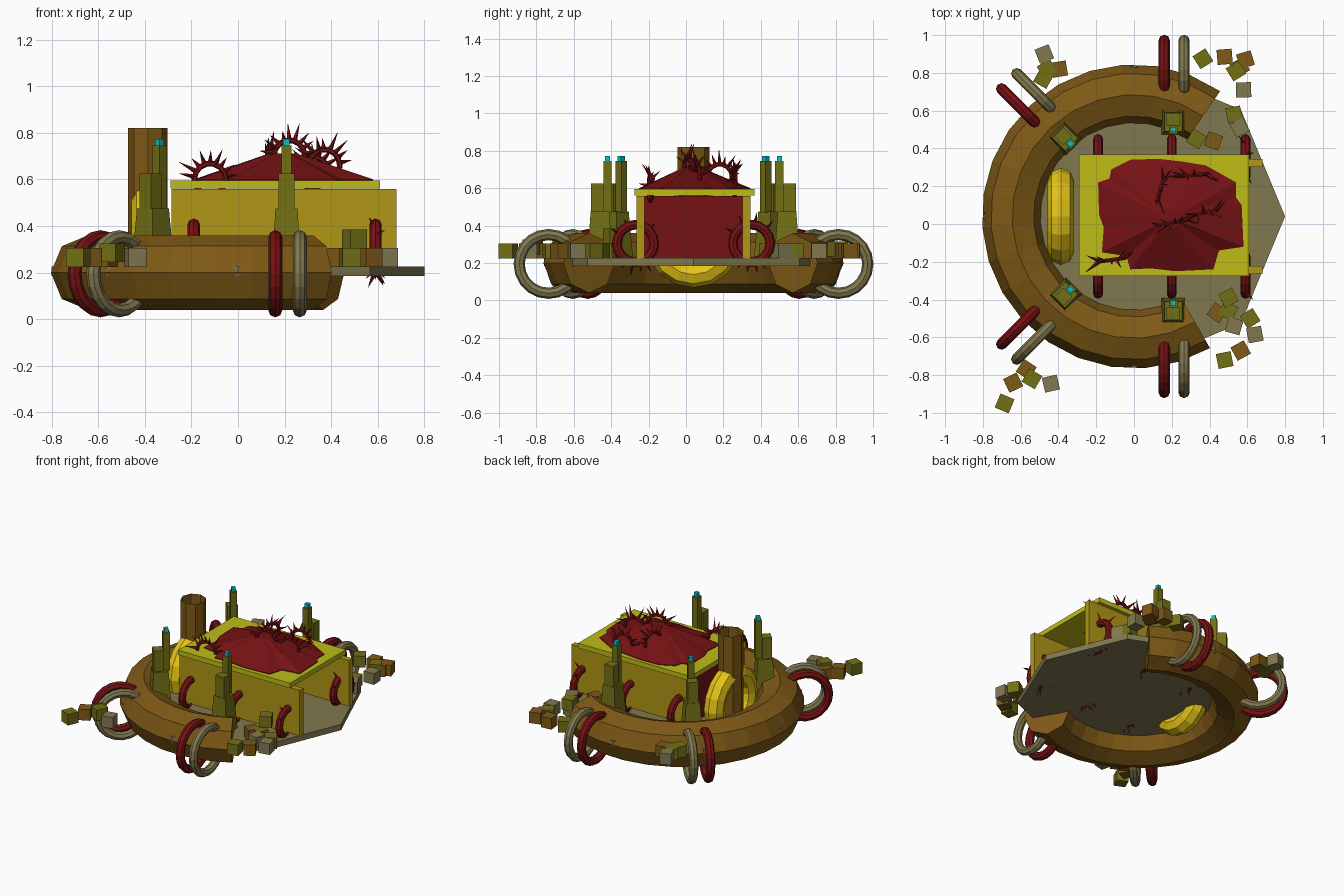
import bpy, bmesh, random
from math import sin, cos, pi, radians, tau
from mathutils import Matrix, Vector

if "Cube" in bpy.data.objects:
    bpy.data.objects.remove(bpy.data.objects["Cube"])

random.seed(4)
CY = 0.04  # y of the ring centre


def material(name, rgb):
    m = bpy.data.materials.new(name)
    m.diffuse_color = (*rgb, 1)
    m.use_nodes = True
    m.node_tree.nodes["Principled BSDF"].inputs["Base Color"].default_value = m.diffuse_color
    return m


BROWN = material("brown", (0.21, 0.10, 0.008))
OLIVE = material("olive", (0.17, 0.16, 0.008))
BONE = material("bone", (0.22, 0.19, 0.08))
GOLD = material("gold", (0.44, 0.31, 0.008))
LIME = material("lime", (0.52, 0.50, 0.008))
YELLOW = material("yellow", (0.80, 0.56, 0.008))
RED = material("red", (0.18, 0.006, 0.007))
CYAN = material("cyan", (0.0, 0.55, 0.65))


def finish(name, bm, mat):
    bmesh.ops.recalc_face_normals(bm, faces=bm.faces)
    me = bpy.data.meshes.new(name)
    bm.to_mesh(me)
    bm.free()
    me.materials.append(mat)
    ob = bpy.data.objects.new(name, me)
    bpy.context.collection.objects.link(ob)
    return ob


def box(name, lo, hi, mat, base=Matrix(), flare=1.0):
    """Box between two corners; flare widens its bottom."""
    lo, hi = Vector(lo), Vector(hi)
    bm = bmesh.new()
    bmesh.ops.create_cube(bm, size=1)
    for v in bm.verts:
        k = flare if v.co.z < 0 else 1
        v.co = Vector(((lo.x + hi.x) / 2 + v.co.x * (hi.x - lo.x) * k,
                       (lo.y + hi.y) / 2 + v.co.y * (hi.y - lo.y) * k,
                       (lo.z + hi.z) / 2 + v.co.z * (hi.z - lo.z)))
    bm.transform(base)
    return finish(name, bm, mat)


def prism(name, sides, r, z0, z1, loc, mat, capped=True):
    bm = bmesh.new()
    bmesh.ops.create_cone(bm, cap_ends=capped, segments=sides, radius1=r, radius2=r, depth=z1 - z0,
                          matrix=Matrix.Translation((loc[0], loc[1], (z0 + z1) / 2)))
    # put a corner on the +x axis
    a = max(bm.verts, key=lambda v: v.co.x).co - Vector((loc[0], loc[1], 0))
    turn = Matrix.Rotation(-a.xy.angle_signed(Vector((1, 0))), 3, 'Z')
    bmesh.ops.rotate(bm, verts=bm.verts, cent=(loc[0], loc[1], 0), matrix=turn)
    return finish(name, bm, mat)


def upright(x, y, z, heading):
    """Frame whose local xy plane is vertical and faces along the heading."""
    d = Vector((cos(heading), sin(heading), 0))
    up = Vector((0, 0, 1))
    m = Matrix((d, up, d.cross(up))).transposed().to_4x4()
    return Matrix.Translation((x, y, z)) @ m


def tube(name, frame, R, r, mat, a0=0, a1=tau, seg=20, sides=8, spikes=(), spike_len=0.06):
    """Ring or open arc of tube, optionally with thorns at the given angles."""
    bm = bmesh.new()
    closed = abs(a1 - a0 - tau) < 1e-4
    loops = []
    for i in range(seg if closed else seg + 1):
        a = a0 + (a1 - a0) * i / seg
        loops.append([bm.verts.new((cos(a) * (R + r * cos(b)), sin(a) * (R + r * cos(b)), r * sin(b)))
                      for b in (tau * j / sides for j in range(sides))])
    for i in range(seg):
        p, q = loops[i], loops[(i + 1) % len(loops)]
        for j in range(sides):
            k = (j + 1) % sides
            bm.faces.new((p[j], q[j], q[k], p[k]))
    if not closed:
        bm.faces.new(loops[0])
        bm.faces.new(loops[-1])
    for a in spikes:
        out = Vector((cos(a), sin(a), random.uniform(-0.9, 0.9))).normalized()
        L = spike_len * random.uniform(0.7, 1.3)
        pos = Vector((cos(a) * R, sin(a) * R, 0)) + out * (L / 2 + r * 0.5)
        bmesh.ops.create_cone(bm, cap_ends=True, segments=4, radius1=min(r, 0.011), radius2=0, depth=L,
                              matrix=Matrix.Translation(pos) @ out.to_track_quat('Z', 'Y').to_matrix().to_4x4())
    bm.transform(frame)
    return finish(name, bm, mat)


# open ring wall and the octagonal floor plate
tube("ring_wall", Matrix.Translation((0, CY, 0.2)), 0.645, 0.16, BROWN,
     radians(55.5), radians(300), 19)
prism("floor_plate", 8, 0.8, 0.185, 0.227, (0, CY), BONE)

# hollow altar: two side walls, back panel, top slab
for s, side in ((-1, "front"), (1, "back")):
    ys = sorted((CY + s * 0.262, CY + s * 0.304))
    box(f"altar_wall_{side}", (-0.285, ys[0], 0.225), (0.68, ys[1], 0.558), GOLD)
box("altar_end_panel", (-0.27, CY - 0.262, 0.225), (-0.23, CY + 0.262, 0.558), RED)
box("altar_top", (-0.29, -0.275, 0.56), (0.61, 0.367, 0.595), LIME)

# ragged low mound on the altar
outline = [(-0.19, 0.22), (-0.13, 0.24), (-0.12, 0.29), (-0.02, 0.34), (0.13, 0.345), (0.26, 0.33), (0.38, 0.31),
           (0.47, 0.26), (0.54, 0.22), (0.54, 0.14), (0.57, 0.10), (0.58, -0.12), (0.45, -0.14), (0.42, -0.24),
           (0.22, -0.25), (0.09, -0.235), (-0.02, -0.24), (-0.04, -0.17), (-0.17, -0.15), (-0.16, -0.02),
           (-0.185, 0.05)]
bm = bmesh.new()
peak = Vector((0.19, 0.03))
levels = []
for k, z in ((1, 0.58), (1, 0.6), (0.5, 0.665), (0.16, 0.71)):
    levels.append([bm.verts.new((*(peak + (Vector(p) - peak) * k), z)) for p in outline])
n = len(outline)
for p, q in zip(levels, levels[1:]):
    for i in range(n):
        bm.faces.new((p[i], p[(i + 1) % n], q[(i + 1) % n], q[i]))
bm.faces.new(levels[0])
bm.faces.new(levels[-1])
finish("mound", bm, RED)

# thorny loops on the mound
for i, (x, y, z, h) in enumerate([(-0.12, -0.19, 0.6, 8), (0.14, 0.18, 0.66, 75), (0.32, 0.26, 0.63, 5),
                                  (0.22, 0.01, 0.70, 15), (0.37, 0.06, 0.66, 12)]):
    tube(f"thorn_loop_{i}", upright(x, y, z, radians(h)), 0.068, 0.012, RED, seg=14, sides=6,
         spikes=[pi * (j + 0.5) / 9 for j in range(9)], spike_len=0.07)

# vine hoops stitched through the altar walls and floor
for x in (-0.19, 0.2, 0.59):
    for s in (-1, 1):
        angles = [-pi / 2 + d for d in (-0.5, -0.15, 0.2, 0.5)]
        if x > 0.5:
            angles += [0.8, 1.4, 2.0, 2.6]
        tube(f"vine_hoop_{x}_{s}", upright(x, CY + s * 0.31, 0.305, pi / 2), 0.1, 0.026, RED, seg=16,
             spikes=angles, spike_len=0.055)

# paired big hoops around the ring wall
for s in (-1, 1):
    for mat, x, y, h in ((RED, 0.16, 0.775, 90), (BONE, 0.265, 0.775, 90),
                         (RED, -0.59, 0.565, 135), (BONE, -0.51, 0.645, 135)):
        tube(f"big_hoop_{x}_{s}", upright(x, CY + s * y, 0.195, radians(s * h)), 0.157, 0.03, mat, seg=20)

# stepped candle pillars, local x pointing outwards
for s in (-1, 1):
    for x, y, h in ((0.208, 0.5, 90), (-0.365, 0.415, 135)):
        f = Matrix.Translation((x, CY + s * y, 0)) @ Matrix.Rotation(radians(s * h), 4, 'Z')
        box("pillar_base", (-0.05, -0.047, 0.22), (0.05, 0.047, 0.475), OLIVE, f, 1.35)
        box("pillar_middle", (-0.018, -0.035, 0.47), (0.047, 0.035, 0.625), OLIVE, f)
        box("pillar_shaft", (-0.063, -0.022, 0.47), (-0.018, 0.022, 0.745), OLIVE, f)
        box("pillar_flame", (-0.054, -0.014, 0.745), (-0.027, 0.014, 0.773), CYAN, f)

# open chimney with a fat yellow hoop through it
prism("chimney", 8, 0.085, 0.225, 0.82, (-0.387, CY), BROWN, capped=False)
tube("yellow_hoop", upright(-0.387, CY, 0.325, pi / 2), 0.187, 0.07, YELLOW, seg=16)

# scattered rubble blocks: x, y, z, colour
rubble = {
    BONE: [(-0.475, 0.9, .265), (0.58, 0.71, .265), (0.64, -0.585, .265), (-0.44, -0.845, .265), (0.53, -0.54, .265),
           (0.56, 0.51, .265)],
    OLIVE: [(-0.46, 0.82, .265), (-0.48, 0.77, .265), (0.365, 0.875, .265), (0.54, 0.81, .275), (0.53, 0.58, .265),
            (0.33, 0.45, .265), (0.5, -0.39, .345), (0.5, -0.46, .265), (0.615, -0.5, .265), (0.48, -0.72, .265),
            (-0.54, -0.82, .285), (-0.685, -0.95, .265)],
    BROWN: [(-0.395, 0.82, .265), (0.48, 0.885, .265), (0.59, 0.87, .265), (0.56, 0.83, .265), (0.42, 0.44, .265),
            (0.44, -0.47, .265), (0.565, -0.67, .265), (-0.57, -0.77, .265), (-0.64, -0.84, .265)],
}
for mat, places in rubble.items():
    for x, y, z in places:
        f = Matrix.Translation((x, y, z)) @ Matrix.Rotation(random.uniform(-0.6, 0.6), 4, 'Z')
        box("rubble_block", (-0.04, -0.04, -0.04), (0.04, 0.04, 0.04), mat, f)
